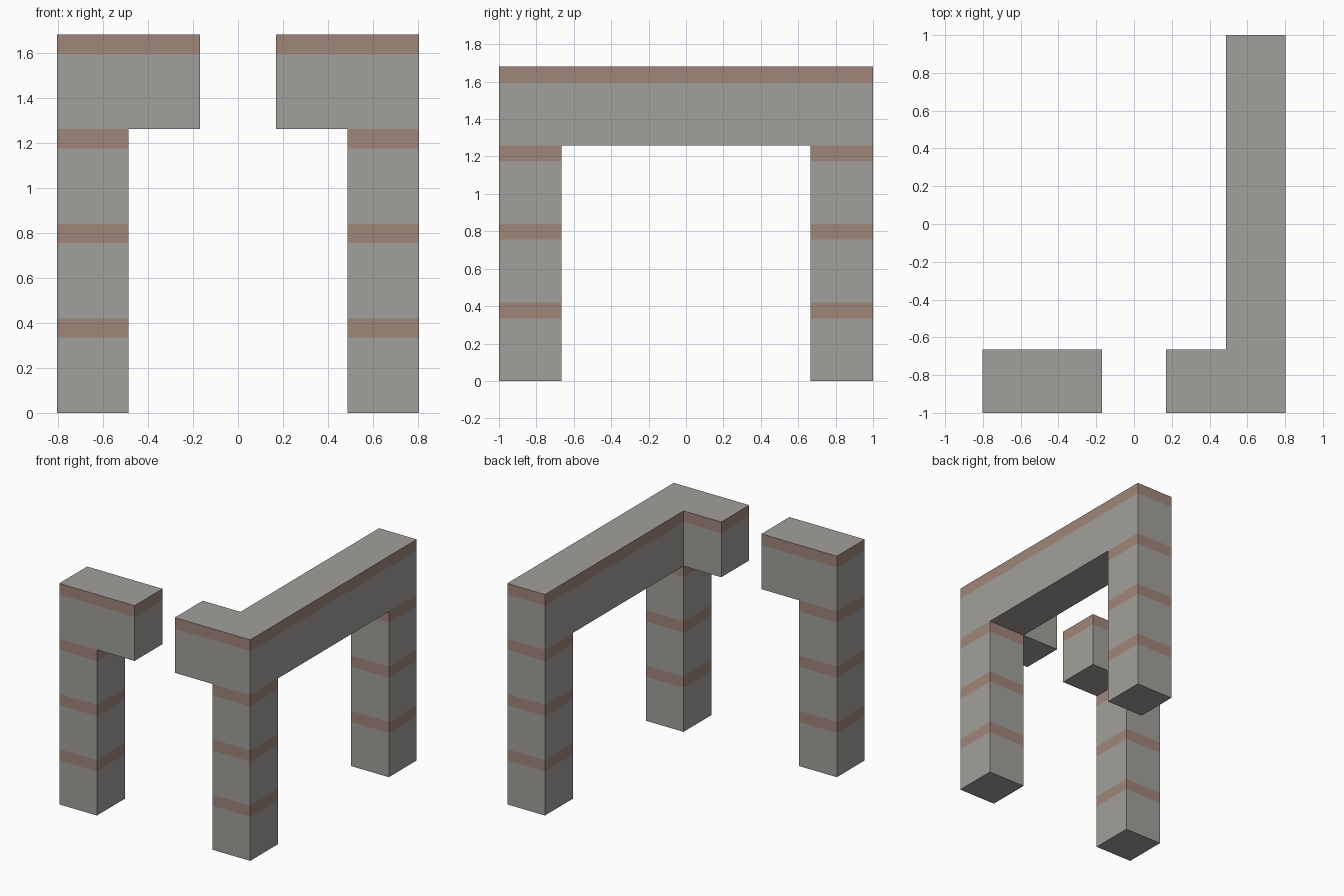
import bpy, bmesh

if "Cube" in bpy.data.objects:
    bpy.data.objects.remove(bpy.data.objects["Cube"])

X, Y = 0.803, 1.0            # half extents
W, D, H = 0.317, 0.335, 0.42  # block width, depth, course height
BAND = 0.085                  # height of the reddish stripe at each course top


def material(name, rgb):
    m = bpy.data.materials.new(name)
    m.diffuse_color = (*rgb, 1)
    m.use_nodes = True
    m.node_tree.nodes["Principled BSDF"].inputs["Base Color"].default_value = m.diffuse_color
    return m


MATS = [material("grey_stone", (0.36, 0.35, 0.325)),
        material("reddish_band", (0.35, 0.24, 0.195))]


def masonry(name, outline, z0, courses, cap=True):
    """Extrude an outline upward; the top of each course is a coloured band."""
    bm = bmesh.new()
    face = bm.faces.new([bm.verts.new((x, y, z0)) for x, y in outline])
    top = z0 + courses * H
    ext = bmesh.ops.extrude_face_region(bm, geom=[face], use_keep_orig=True)
    for v in ext["geom"]:
        if isinstance(v, bmesh.types.BMVert):
            v.co.z = top
    # cut the walls at band edges
    for i in range(courses):
        for z in (z0 + (i + 1) * H - BAND, z0 + (i + 1) * H):
            if z < top - 1e-4:
                bmesh.ops.bisect_plane(bm, geom=bm.verts[:] + bm.edges[:] + bm.faces[:],
                                       plane_co=(0, 0, z), plane_no=(0, 0, 1))
    bmesh.ops.recalc_face_normals(bm, faces=bm.faces[:])
    # colour by height on side faces only
    for f in bm.faces:
        h = (f.calc_center_median().z - z0) % H
        f.material_index = int(abs(f.normal.z) < 0.5 and h > H - BAND)
    if not cap:
        bmesh.ops.delete(bm, geom=[f for f in bm.faces if f.normal.z > 0.5],
                         context='FACES_ONLY')
    me = bpy.data.meshes.new(name)
    bm.to_mesh(me)
    bm.free()
    for m in MATS:
        me.materials.append(m)
    ob = bpy.data.objects.new(name, me)
    bpy.context.collection.objects.link(ob)


def rect(x, y, w, d):
    return [(x, y), (x + w, y), (x + w, y + d), (x, y + d)]


# three pillars
for name, x, y in (("front_left_pillar", -X, -Y),
                   ("front_right_pillar", X - W, -Y),
                   ("back_right_pillar", X - W, Y - D)):
    masonry(name, rect(x, y, W, D), 0, 3, cap=False)

# lintels: a short stub on the left, an L-shaped beam on the right
masonry("left_lintel", rect(-X, -Y, 2 * W, D), 3 * H, 1)
masonry("right_lintel", [(X - 2 * W, -Y), (X, -Y), (X, Y), (X - W, Y),
                         (X - W, -Y + D), (X - 2 * W, -Y + D)], 3 * H, 1)
